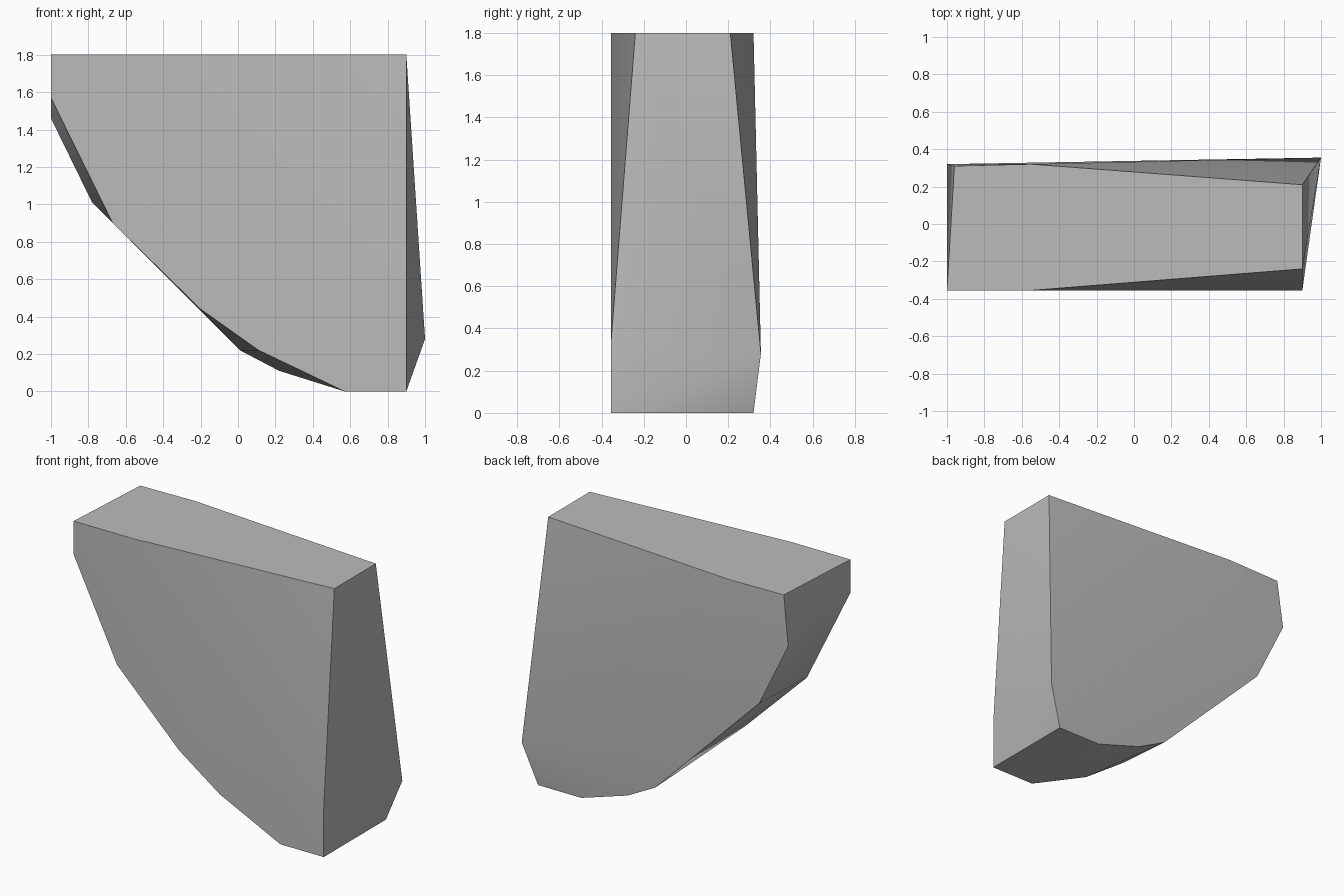
import bpy, bmesh

cube = bpy.data.objects.get("Cube")
if cube:
    bpy.data.objects.remove(cube, do_unlink=True)

# Plain grey stone
grey = bpy.data.materials.new("stone_grey")
grey.use_nodes = True
colour = (0.5, 0.5, 0.5, 1)
grey.diffuse_color = colour
grey.node_tree.nodes["Principled BSDF"].inputs["Base Color"].default_value = colour

FRONT, BACK = -0.355, 0.32

# Flat front outline (x, z)
front = [(-1, 1.8), (-1, 1.57), (-0.67, 0.9), (-0.2, 0.44), (0.11, 0.22),
         (0.57, 0), (0.9, 0), (0.9, 0.34), (-0.55, 1.8)]
# Flat back outline (x, z)
back = [(-0.55, 1.8), (-1, 1.46), (-0.78, 1.01), (0.01, 0.22), (0.22, 0.11),
        (0.57, 0), (0.9, 0)]
# Corners off both outlines: tapered top end, chipped top corner, rear bulge
corners = [(0.9, -0.24, 1.8), (0.9, 0.21, 1.8), (-0.96, 0.31, 1.8), (1, 0.355, 0.28)]

points = [(x, FRONT, z) for x, z in front] + [(x, BACK, z) for x, z in back] + corners

# Wrap the outlines into one convex block
bm = bmesh.new()
for p in points:
    bm.verts.new(p)
bmesh.ops.convex_hull(bm, input=bm.verts[:])
loose = [v for v in bm.verts if not v.link_faces]
bmesh.ops.delete(bm, geom=loose, context="VERTS")
bmesh.ops.dissolve_limit(bm, angle_limit=0.01, verts=bm.verts[:], edges=bm.edges[:])
bmesh.ops.recalc_face_normals(bm, faces=bm.faces[:])

mesh = bpy.data.meshes.new("rock_block")
bm.to_mesh(mesh)
bm.free()
mesh.materials.append(grey)
block = bpy.data.objects.new("rock_block", mesh)
bpy.context.collection.objects.link(block)

# Soften the shallow bends, keep the hard edges
bpy.ops.object.select_all(action="DESELECT")
block.select_set(True)
bpy.context.view_layer.objects.active = block
bpy.ops.object.shade_smooth_by_angle(angle=0.52)
